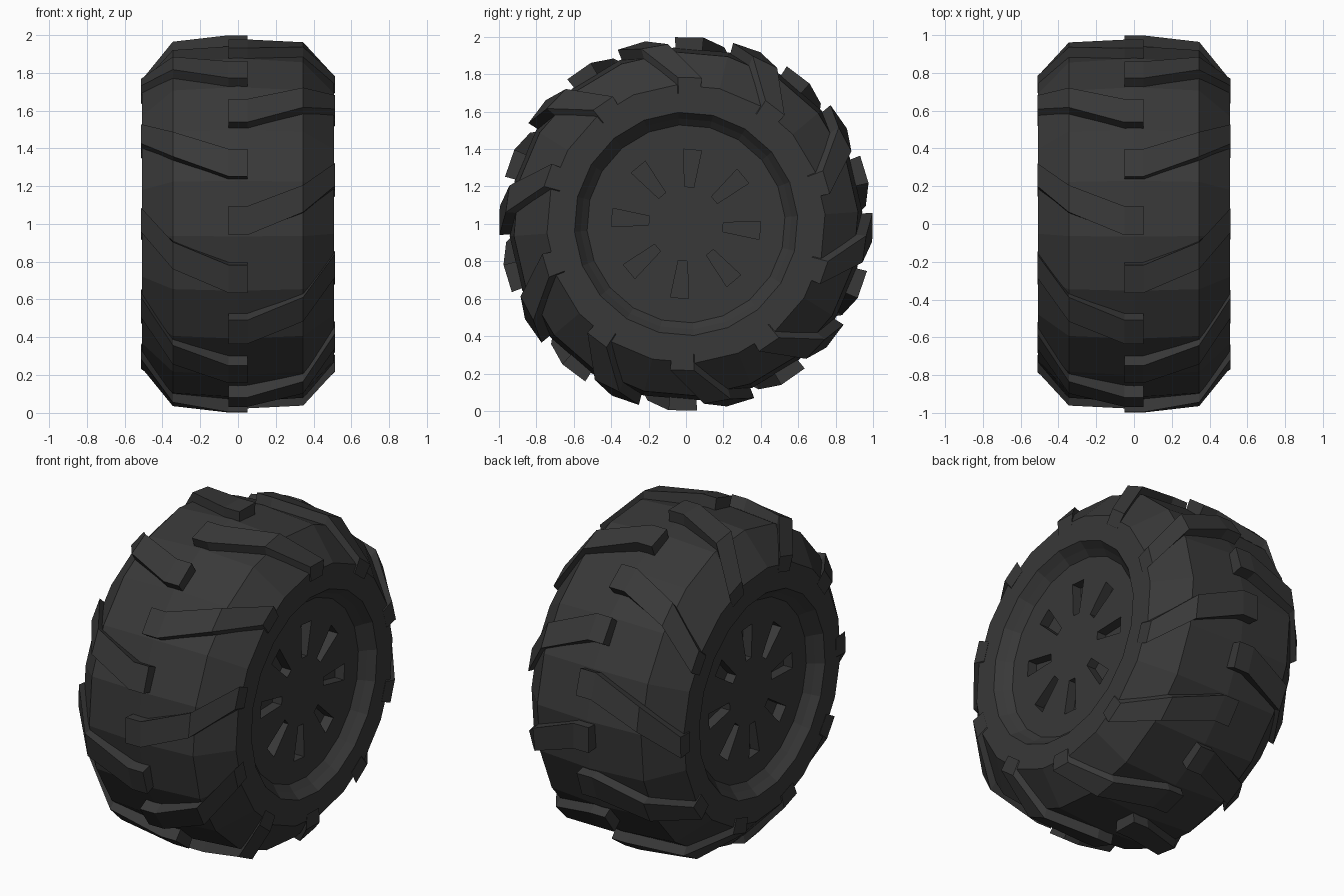
import bpy, bmesh
from math import sin, cos, radians

if "Cube" in bpy.data.objects:
    bpy.data.objects.remove(bpy.data.objects["Cube"])

rubber = bpy.data.materials.new("dark_rubber")
rubber.diffuse_color = (0.04, 0.04, 0.04, 1)
rubber.use_nodes = True
rubber.node_tree.nodes["Principled BSDF"].inputs["Base Color"].default_value = rubber.diffuse_color
PHASE = -4      # rotation of the 20-sided body, degrees
SIDES = 20


def polar(x, r, deg):
    """Point on the wheel: the angle runs from the front (-y) up over the top."""
    a = radians(deg)
    return (x, -r * cos(a), 1 + r * sin(a))


def finish(bm, name):
    bmesh.ops.recalc_face_normals(bm, faces=bm.faces)
    me = bpy.data.meshes.new(name)
    bm.to_mesh(me)
    bm.free()
    me.materials.append(rubber)
    ob = bpy.data.objects.new(name, me)
    bpy.context.collection.objects.link(ob)
    return ob


def lathe(bm, profile, closed=True):
    """Spin an (x, r) profile round the axle; an open profile gets end caps."""
    rings = [[bm.verts.new(polar(x, r, PHASE + 360 * i / SIDES)) for i in range(SIDES)]
             for x, r in profile]
    pairs = list(zip(rings, rings[1:]))
    if closed:
        pairs.append((rings[-1], rings[0]))
    else:
        bm.faces.new(rings[0])
        bm.faces.new(rings[-1])
    for a, b in pairs:
        for i in range(SIDES):
            j = (i + 1) % SIDES
            bm.faces.new((a[i], a[j], b[j], b[i]))


def loft(bm, sections):
    """Skin a chain of four-cornered sections and cap the ends."""
    rows = [[bm.verts.new(p) for p in s] for s in sections]
    for a, b in zip(rows, rows[1:]):
        for i in range(4):
            j = (i + 1) % 4
            bm.faces.new((a[i], a[j], b[j], b[i]))
    bm.faces.new(rows[0])
    bm.faces.new(rows[-1])


# Tyre carcass with the stepped rim lip
half = [(0.0, 0.945), (0.345, 0.922), (0.507, 0.745), (0.507, 0.598),
        (0.465, 0.565), (0.43, 0.53)]
bm = bmesh.new()
lathe(bm, [(-x, r) for x, r in half[:0:-1]] + half)
finish(bm, "tyre")

# Tread lugs: bent bars, ten per side, the two sides staggered
stations = [  # x, top radius, angle shift, half width in degrees
    (-0.05, 1.0, 0, 4.4), (0.05, 1.0, 0, 4.4),
    (0.345, 0.966, 7, 4.3), (0.512, 0.785, 18.5, 4.7)]
for side, start, name in ((1, 1, "right_lugs"), (-1, 19, "left_lugs")):
    bm = bmesh.new()
    for k in range(10):
        base = start + 36 * k
        loft(bm, [[polar(side * x, r, base + sh - w), polar(side * x, r, base + sh + w),
                   polar(side * x, r - 0.09, base + sh + w),
                   polar(side * x, r - 0.09, base + sh - w)]
                  for x, r, sh, w in stations])
    finish(bm, name)

# Rim disc
bm = bmesh.new()
lathe(bm, [(-0.43, 0.535), (0.43, 0.535)], closed=False)
rim = finish(bm, "rim")

# Eight tapered pockets in each face of the rim
bm = bmesh.new()
for side in (1, -1):
    for k in range(8):
        a = 5 + 45 * k
        loft(bm, [[polar(side * x, 0.2, a - 7), polar(side * x, 0.2, a + 7),
                   polar(side * x, 0.4, a + 7), polar(side * x, 0.4, a - 7)]
                  for x in (0.37, 0.47)])
cutter = finish(bm, "pocket_cutter")
cutter.hide_render = True
cutter.hide_set(True)
mod = rim.modifiers.new("pockets", 'BOOLEAN')
mod.operation = 'DIFFERENCE'
mod.solver = 'EXACT'
mod.object = cutter
